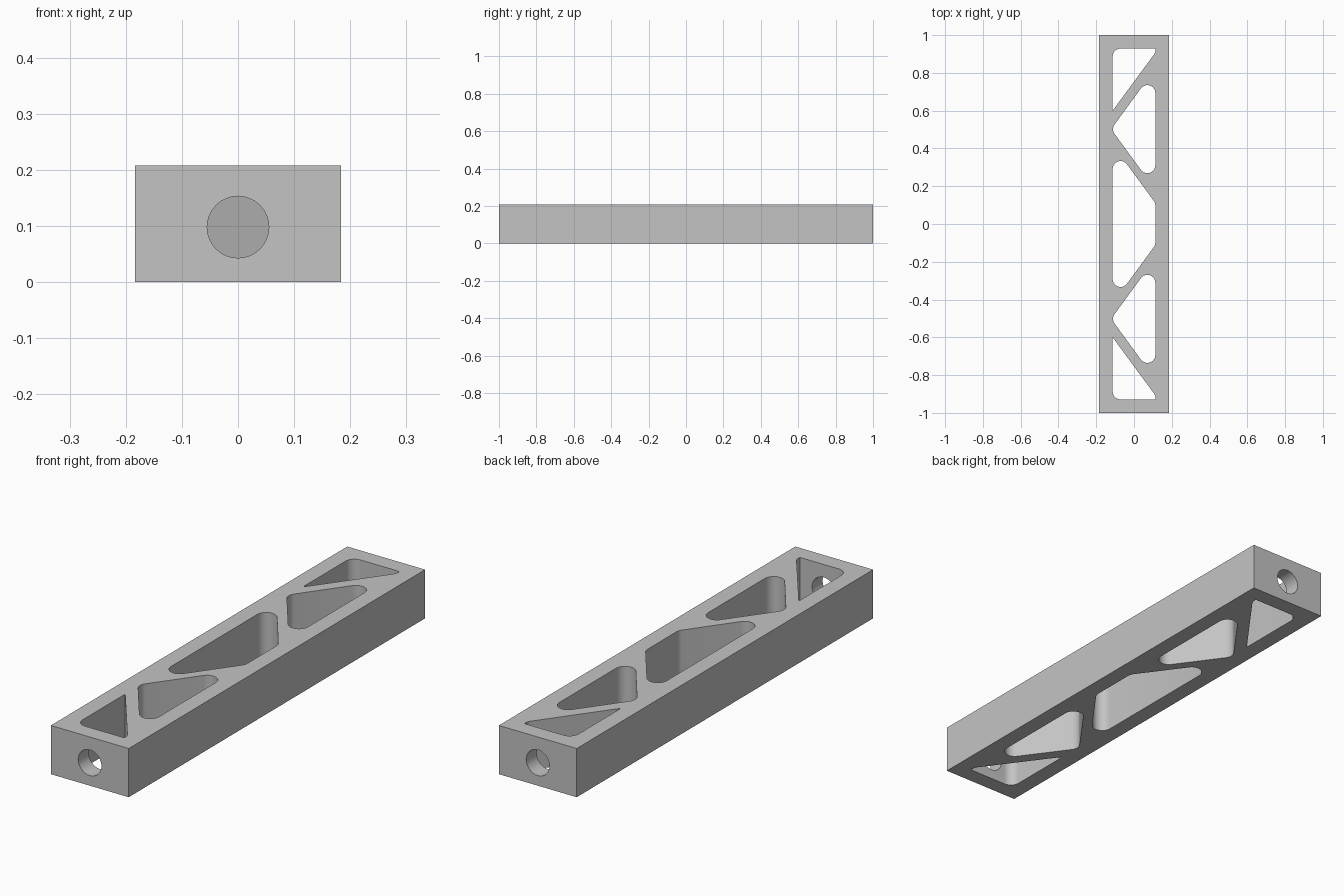
import bpy, bmesh, math
from mathutils import Vector, Matrix

if "Cube" in bpy.data.objects:
    bpy.data.objects.remove(bpy.data.objects["Cube"])

HALF_W, HALF_L, HEIGHT = 0.184, 1.0, 0.208
INNER, FILLET = 0.113, 0.042

grey = bpy.data.materials.new("light grey")
grey.use_nodes = True
grey.diffuse_color = (0.55, 0.55, 0.55, 1)
grey.node_tree.nodes["Principled BSDF"].inputs["Base Color"].default_value = grey.diffuse_color


def add_object(name, bm):
    bmesh.ops.recalc_face_normals(bm, faces=bm.faces)
    mesh = bpy.data.meshes.new(name)
    bm.to_mesh(mesh)
    bm.free()
    mesh.materials.append(grey)
    ob = bpy.data.objects.new(name, mesh)
    bpy.context.collection.objects.link(ob)
    return ob


def rounded(corners, steps=10):
    """Outline through (x, y, radius) corners, each filleted by its radius."""
    out = []
    for i, (x, y, r) in enumerate(corners):
        p = Vector((x, y))
        if r == 0:
            out.append(p)
            continue
        a = (Vector(corners[i - 1][:2]) - p).normalized()
        b = (Vector(corners[(i + 1) % len(corners)][:2]) - p).normalized()
        half = a.angle(b) / 2
        centre = p + (a + b).normalized() * r / math.sin(half)
        start = p + a * r / math.tan(half) - centre
        end = p + b * r / math.tan(half) - centre
        sweep = start.angle_signed(end)
        for k in range(steps + 1):
            out.append(centre + Matrix.Rotation(-sweep * k / steps, 2) @ start)
    return out


def prism(name, outline, z0, z1):
    bm = bmesh.new()
    face = bm.faces.new([bm.verts.new((p.x, p.y, z0)) for p in outline])
    top = bmesh.ops.extrude_face_region(bm, geom=[face])["geom"]
    verts = [g for g in top if isinstance(g, bmesh.types.BMVert)]
    bmesh.ops.translate(bm, verts=verts, vec=(0, 0, z1 - z0))
    return add_object(name, bm)


def pocket(name, corners, side=1):
    pts = [(x, y * side, r) for x, y, r in corners]
    return prism(name, rounded(pts), -0.1, HEIGHT + 0.1)


# Solid bar
bar = prism("truss_beam", [Vector((x * HALF_W, y * HALF_L)) for x, y in
                           ((-1, -1), (1, -1), (1, 1), (-1, 1))], 0, HEIGHT)

# Truss pockets
cutters = [pocket("middle_pocket", [
    (-INNER, -0.42, FILLET), (INNER, -0.111, FILLET),
    (INNER, 0.111, FILLET), (-INNER, 0.42, FILLET)])]
for side in (-1, 1):
    cutters.append(pocket("triangle_pocket", [
        (-0.121, 0.502, FILLET), (INNER, 0.182, FILLET), (INNER, 0.822, FILLET)], side))
    cutters.append(pocket("end_pocket", [
        (-INNER, 0.6, 0), (INNER, 0.907, FILLET),
        (INNER, 0.929, 0), (-INNER, 0.929, FILLET)], side))
    # Round hole through the end wall
    bm = bmesh.new()
    bmesh.ops.create_cone(bm, cap_ends=True, segments=32, radius1=0.055, radius2=0.055, depth=0.14,
                          matrix=Matrix.Translation((0, side * 0.97, 0.098))
                          @ Matrix.Rotation(math.pi / 2, 4, "X"))
    cutters.append(add_object("end_hole", bm))

# Cut everything, then keep only the finished beam
for cutter in cutters:
    cutter.hide_render = True
    mod = bar.modifiers.new(cutter.name, "BOOLEAN")
    mod.operation, mod.solver, mod.object = "DIFFERENCE", "EXACT", cutter
bpy.context.view_layer.update()
graph = bpy.context.evaluated_depsgraph_get()
cut_mesh = bpy.data.meshes.new_from_object(bar.evaluated_get(graph))
bar.modifiers.clear()
bar.data = cut_mesh
for cutter in cutters:
    bpy.data.objects.remove(cutter)

bpy.ops.object.select_all(action="DESELECT")
bar.select_set(True)
bpy.context.view_layer.objects.active = bar
bpy.ops.object.shade_smooth_by_angle(angle=math.radians(25))
